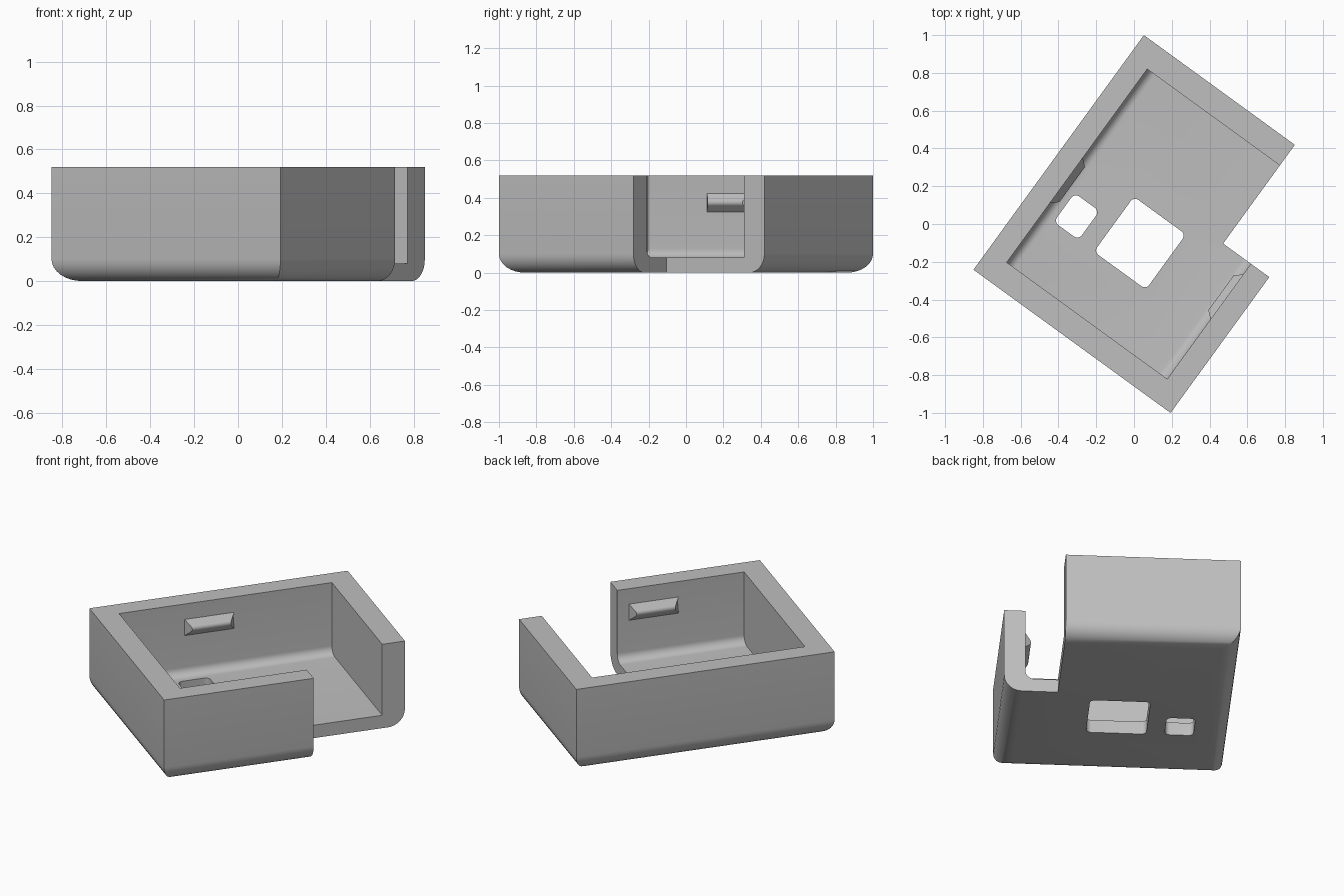
import bpy, bmesh, math
from mathutils import Matrix

if "Cube" in bpy.data.objects:
    bpy.data.objects.remove(bpy.data.objects["Cube"])

# The tray is laid out square from one corner, then turned into place
WIDTH, LENGTH, HEIGHT = 1.29, 1.535, 0.52
PLACE = Matrix.Translation((-0.85, -0.242, 0)) @ Matrix.Rotation(math.radians(-36), 4, 'Z')

grey = bpy.data.materials.new("plain grey")
grey.diffuse_color = (0.52, 0.52, 0.52, 1)
grey.use_nodes = True
grey.node_tree.nodes["Principled BSDF"].inputs["Base Color"].default_value = grey.diffuse_color


def finish(name, bm):
    bmesh.ops.recalc_face_normals(bm, faces=bm.faces)
    mesh = bpy.data.meshes.new(name)
    bm.to_mesh(mesh)
    bm.free()
    mesh.materials.append(grey)
    ob = bpy.data.objects.new(name, mesh)
    bpy.context.collection.objects.link(ob)
    ob.matrix_world = PLACE
    return ob


def box(name, lo, hi, radius=0, pick=None):
    """Box from corner to corner; edges chosen by pick are rounded."""
    bm = bmesh.new()
    bmesh.ops.create_cube(bm, size=1)
    for v in bm.verts:
        v.co = [lo[i] + (v.co[i] + 0.5) * (hi[i] - lo[i]) for i in range(3)]
    if radius:
        edges = [e for e in bm.edges if pick(e.verts[0].co, e.verts[1].co)]
        bmesh.ops.bevel(bm, geom=edges, offset=radius, segments=8,
                        affect='EDGES', profile=0.5)
    return finish(name, bm)


def cut(target, cutter):
    mod = target.modifiers.new("cut", 'BOOLEAN')
    mod.operation = 'DIFFERENCE'
    mod.solver = 'EXACT'
    mod.object = cutter
    bpy.context.view_layer.objects.active = target
    bpy.ops.object.modifier_apply(modifier=mod.name)
    bpy.data.objects.remove(cutter)


def smooth(ob):
    bpy.ops.object.select_all(action='DESELECT')
    ob.select_set(True)
    bpy.context.view_layer.objects.active = ob
    bpy.ops.object.shade_smooth_by_angle(angle=math.radians(30))


# Outer shell, rounded along all four bottom edges
tray = box("tray", (0, 0, 0), (WIDTH, LENGTH, HEIGHT), 0.1,
           lambda a, b: a.z < 0.01 and b.z < 0.01)

# Cavity, with fillets along its two long floor edges
cut(tray, box("cavity", (0.12, 0.135, 0.08), (1.17, 1.4, 0.8), 0.05,
              lambda a, b: a.z < 0.1 and b.z < 0.1 and abs(a.x - b.x) < 0.01))

# Notch that opens one corner
cut(tray, box("notch", (0.988, 0.889, -0.2), (1.6, 1.8, 0.9)))

# Large and small windows through the floor: centre and half sizes
for cx, cy, hx, hy in ((0.63, 0.632, 0.17, 0.18), (0.276, 0.549, 0.081, 0.094)):
    cut(tray, box("window", (cx - hx, cy - hy, -0.1), (cx + hx, cy + hy, 0.2), 0.03,
                  lambda a, b: abs(a.z - b.z) > 0.1))
smooth(tray)


# Snap ridges on the two long inner walls, with a round nose and sloped ends
def snap_ridge(name, wall_x, side):
    nose = [(0.018 + 0.02 * math.cos(t), 0.022 * math.sin(t))
            for t in (math.radians(-50 + 100 * i / 8) for i in range(9))]
    profile = [(-0.01, -0.05), (0, -0.05)] + nose + [(0, 0.05), (-0.01, 0.05)]
    bm = bmesh.new()
    ends = []
    for sign in (-1, 1):
        ends.append([bm.verts.new((wall_x + side * p,
                                   0.672 + sign * (0.147 - 0.85 * max(p, 0)),
                                   0.374 + z)) for p, z in profile])
    n = len(profile)
    for i in range(n):
        j = (i + 1) % n
        bm.faces.new((ends[0][i], ends[0][j], ends[1][j], ends[1][i]))
    for ring in ends:
        bm.faces.new(ring)
    smooth(finish(name, bm))


snap_ridge("left_snap_ridge", 0.12, 1)
snap_ridge("right_snap_ridge", 1.17, -1)
